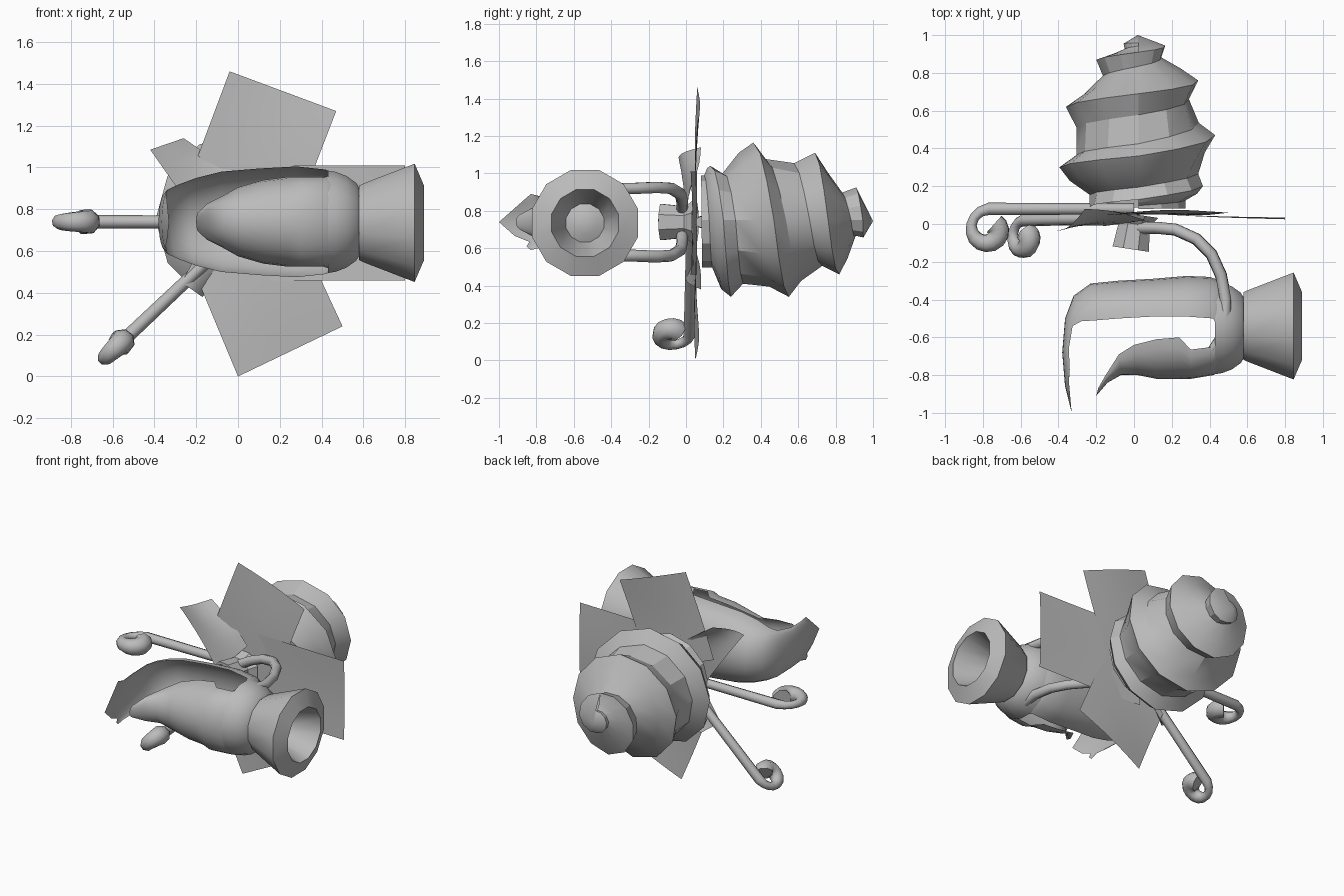
import bpy, bmesh, math
from mathutils import Vector

if "Cube" in bpy.data.objects:
    bpy.data.objects.remove(bpy.data.objects["Cube"])

mat = bpy.data.materials.new("plain_grey")
mat.diffuse_color = (0.5, 0.5, 0.5, 1)
mat.use_nodes = True
mat.node_tree.nodes["Principled BSDF"].inputs["Base Color"].default_value = mat.diffuse_color
ZC = 0.74  # height of the main axis


def make(name, verts, faces, angle=35):
    me = bpy.data.meshes.new(name)
    me.from_pydata([tuple(v) for v in verts], [], faces)
    bm = bmesh.new()
    bm.from_mesh(me)
    bmesh.ops.remove_doubles(bm, verts=bm.verts, dist=0.0005)
    bmesh.ops.recalc_face_normals(bm, faces=bm.faces)
    bm.to_mesh(me)
    bm.free()
    me.materials.append(mat)
    ob = bpy.data.objects.new(name, me)
    bpy.context.collection.objects.link(ob)
    bpy.ops.object.select_all(action='DESELECT')
    ob.select_set(True)
    bpy.context.view_layer.objects.active = ob
    bpy.ops.object.shade_smooth_by_angle(angle=math.radians(angle))
    return ob


def skin(name, rows, closed=False, angle=35):
    """Bridge equal-length rows of points."""
    n = len(rows[0])
    faces = []
    for i in range(len(rows) - 1):
        for j in range(n if closed else n - 1):
            k = (j + 1) % n
            faces.append((i * n + j, i * n + k, (i + 1) * n + k, (i + 1) * n + j))
    return make(name, [p for r in rows for p in r], faces, angle)


def tube(name, path, radii, sides=8):
    rows = []
    pts = [Vector(p) for p in path]
    up = None
    for i, p in enumerate(pts):
        d = (pts[min(i + 1, len(pts) - 1)] - pts[max(i - 1, 0)]).normalized()
        if up is None:
            up = d.orthogonal()
        up = (up - d * up.dot(d)).normalized()
        side = d.cross(up)
        rows.append([p + (up * math.cos(a) + side * math.sin(a)) * radii[i]
                     for a in (2 * math.pi * s / sides for s in range(sides))])
    rows = [[pts[0]] * sides] + rows + [[pts[-1]] * sides]
    return skin(name, rows, True, 50)


def lerp(table, t):
    for (a, *va), (b, *vb) in zip(table, table[1:]):
        if t <= b:
            f = max(0, (t - a) / (b - a))
            return [x + (y - x) * f for x, y in zip(va, vb)]
    return table[-1][1:]


# spiral shell: a ridge and valley winding around the y axis (turn, y, radius)
ridge = [(-1, 0.08, 0.24), (-0.25, 0.09, 0.26), (0, 0.13, 0.29), (0.25, 0.20, 0.34),
         (0.5, 0.24, 0.41), (0.75, 0.30, 0.42), (1, 0.36, 0.415), (1.25, 0.47, 0.405),
         (1.5, 0.55, 0.41), (1.75, 0.62, 0.385), (2, 0.69, 0.36), (2.25, 0.76, 0.315),
         (2.5, 0.82, 0.29), (2.75, 0.87, 0.225), (3, 0.91, 0.175), (3.25, 0.945, 0.14),
         (3.5, 0.95, 0.09), (4, 0.96, 0.07)]
depth = [(-1, 0), (-0.25, 0), (0, 0.04), (0.25, 0.025), (0.5, 0.07), (0.75, 0.09),
         (1.5, 0.085), (2, 0.10), (2.5, 0.09), (3, 0.085)]
N = 12
verts, faces = [], []


def helix_point(t, y, r):
    a = t * 2 * math.pi
    return (0.025 + r * math.sin(a), y, 0.75 + r * math.cos(a))


steps = 4 * N
for k in range(steps + 1):
    t = -1 + k / N
    y, r = lerp(ridge, t)
    y2, r2 = lerp(ridge, t + 1)
    rv = r - lerp(depth, t)[0]
    low = 0.055 * min(1, r2 / 0.35) * min(1, (y2 - y) / 0.2)
    verts += [helix_point(t, y, r), helix_point(t, y + min(0.065, 0.35 * (y2 - y)), rv),
              helix_point(t, y + (y2 - y) * 0.66, r2 - low), helix_point(t + 1, y2, r2)]
for k in range(steps):
    for j in range(3):
        a = 4 * k + j
        faces.append((a, a + 1, a + 5, a + 4))
tip = len(verts)
verts.append((0.02, 1.0, 0.745))
for k in range(N):
    a = 4 * (steps - N + k) + 3
    faces.append((a, a + 4, tip))
make("spiral_shell", verts, faces, 28)


# large and small petals: slightly bowed quads, corners given in order
def petal(name, corners, bow=0.015, n=5):
    a, b, c, d = [Vector(p) for p in corners]
    rows = []
    for i in range(n + 1):
        u = i / n
        row = []
        for j in range(n + 1):
            v = j / n
            p = a.lerp(b, v).lerp(d.lerp(c, v), u)
            p.y += bow * (math.sin(math.pi * v) * u - 0.5 * math.sin(math.pi * u))
            row.append(p)
        rows.append(row)
    return skin(name, rows)


petal("top_petal", [(-0.25, 0.05, 0.90), (0.25, 0.05, 0.70), (0.47, 0.06, 1.27), (-0.04, 0.06, 1.46)])
petal("bottom_petal", [(0.25, 0.05, 0.78), (-0.20, 0.05, 0.48), (0.0, 0.05, 0.0), (0.50, 0.06, 0.24)])
petal("side_petal", [(0.0, 0.06, 0.46), (0.0, 0.06, 1.01), (0.8, 0.025, 1.01), (0.8, 0.025, 0.46)], 0.01)
petal("upper_small_petal", [(0.06, 0.02, 0.92), (-0.15, -0.01, 0.70), (-0.42, -0.04, 1.085), (-0.26, 0.08, 1.14)], -0.03)
petal("lower_small_petal", [(-0.10, 0.0, 0.76), (0.03, 0.04, 0.62), (-0.17, 0.08, 0.38), (-0.27, 0.0, 0.45)], -0.03)


# curled tendrils: straight stem, then a spiral turning to the front
def tendril(name, start, end, radius):
    s, e = Vector(start), Vector(end)
    d = (e - s).normalized()
    front = Vector((0, -1, 0))
    path = [s, s.lerp(e, 0.5), e]
    radii = [0.03, 0.031, 0.033]
    steps = 13
    for i in range(1, steps + 1):
        f = i / steps
        a = f * 1.75 * math.pi
        r = radius * (1 - 0.62 * f)
        path.append(e + front * radius + d * (r * math.sin(a)) - front * (r * math.cos(a)))
        radii.append(0.03 - 0.004 * math.sin(math.pi * min(1, f / 0.4)) +
                     0.032 * math.sin(math.pi / 2 * max(0, (f - 0.2) / 0.8)))
    tube(name, path, radii)


tendril("upper_tendril", (0.0, 0.08, 0.74), (-0.77, 0.08, 0.74), 0.11)
tendril("lower_tendril", (0.0, 0.03, 0.69), (-0.585, 0.02, 0.138), 0.092)


# revolved parts along an axis: profile of (distance, radius)
def lathe(name, origin, axis, profile, sides, angle=35):
    o, ax = Vector(origin), Vector(axis).normalized()
    w = Vector((0, 0, 1))
    u = ax.cross(w).normalized()
    rows = [[o + ax * x + (u * math.cos(a) + w * math.sin(a)) * r
             for a in (2 * math.pi * (s + 0.5) / sides for s in range(sides))]
            for x, r in profile]
    return skin(name, rows, True, angle)


# flared base cup with a sloping rim, recessed hole and flat floor
lathe("flared_cup", (0.58, -0.54, 0.735), (1, 0, 0),
      [(0, 0.12), (0, 0.185), (0.02, 0.195), (0.265, 0.293), (0.31, 0.185),
       (0.10, 0.105), (0.12, 0.06), (0.13, 0)], 12, 38)

# rounded back of the flower body
lathe("body_back", (0, -0.55, ZC), (1, 0, 0),
      [(0.60, 0.10), (0.59, 0.15), (0.565, 0.19), (0.52, 0.223), (0.47, 0.243), (0.43, 0.25)], 16, 60)


# flower lips: half-ring sections (edge x, edge y, crest x, crest y, half height)
def lip(name, sections, n=12, pointed=False):
    rows = []
    for i, (ex, ey, cx, cy, h) in enumerate(sections):
        row = []
        for j in range(n + 1):
            a = math.pi * (j / n - 0.5)
            c = math.cos(a)
            if pointed and i == len(sections) - 1:
                c = 1 - abs(math.sin(a)) - (0.25 if j == 3 else 0)
            row.append(Vector((ex + (cx - ex) * c, ey + (cy - ey) * c, ZC + h * math.sin(a))))
        rows.append(row)
    return skin(name, rows, False, 50)


lip("hood_lip", [(0.45, -0.57, 0.46, -0.30, 0.235), (0.42, -0.50, 0.40, -0.28, 0.25),
                 (0.28, -0.49, 0.28, -0.275, 0.265), (0.10, -0.49, 0.10, -0.29, 0.255),
                 (-0.08, -0.50, -0.08, -0.30, 0.24), (-0.20, -0.51, -0.23, -0.315, 0.21),
                 (-0.28, -0.515, -0.32, -0.38, 0.18), (-0.325, -0.54, -0.365, -0.50, 0.16),
                 (-0.345, -0.66, -0.38, -0.68, 0.14), (-0.34, -0.77, -0.365, -0.86, 0.135),
                 (-0.345, -0.83, -0.33, -1.0, 0.15)], pointed=True)
lip("front_lip", [(0.45, -0.57, 0.47, -0.77, 0.235), (0.42, -0.65, 0.42, -0.80, 0.215),
                  (0.30, -0.665, 0.30, -0.82, 0.215), (0.24, -0.60, 0.24, -0.82, 0.215),
                  (0.12, -0.61, 0.12, -0.82, 0.20),
                  (0.0, -0.64, 0.02, -0.80, 0.165), (-0.08, -0.69, -0.07, -0.80, 0.12),
                  (-0.15, -0.80, -0.14, -0.84, 0.085), (-0.19, -0.87, -0.20, -0.91, 0.045)])

# pair of bent stems gripping the body
for side, label in ((1, "upper_stem"), (-1, "lower_stem")):
    pts = [(0.03, -0.02, 0.06), (0.12, -0.02, 0.11), (0.22, -0.03, 0.15), (0.33, -0.08, 0.18),
           (0.41, -0.16, 0.185), (0.46, -0.27, 0.18), (0.485, -0.40, 0.18), (0.48, -0.52, 0.20),
           (0.455, -0.61, 0.20), (0.41, -0.665, 0.195)]
    tube(label, [(x, y, ZC + side * z) for x, y, z in pts], [0.032] * 8 + [0.028, 0.02])

# small hollow socket at the flower centre
lathe("centre_socket", (0.01, 0.05, ZC), (-0.15, -1, 0),
      [(0, 0.13), (0.05, 0.09), (0.185, 0.105), (0.185, 0.085), (0.06, 0.06), (0.06, 0)], 8)
